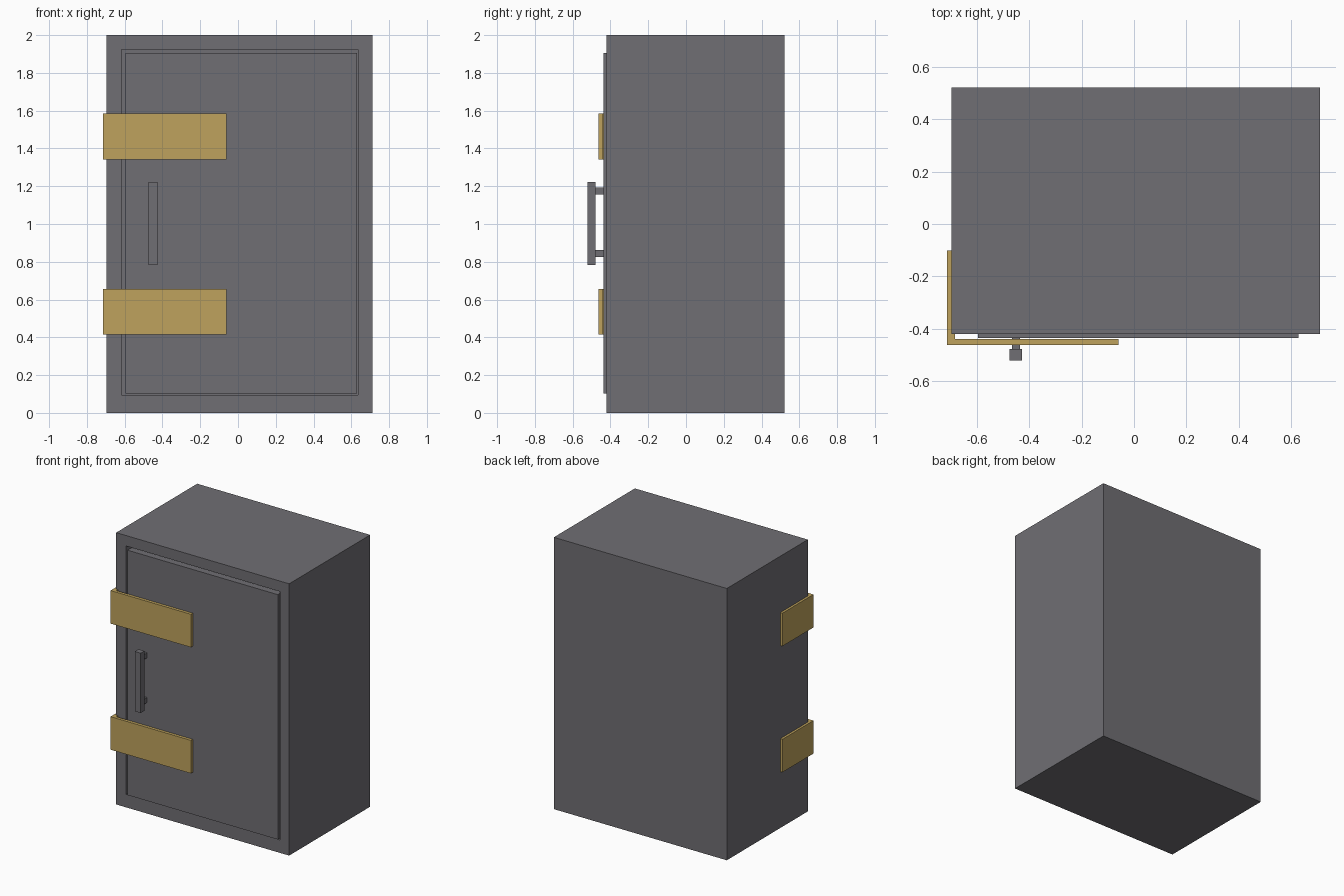
import bpy, bmesh

if "Cube" in bpy.data.objects:
    bpy.data.objects.remove(bpy.data.objects["Cube"])


def material(name, rgb):
    m = bpy.data.materials.new(name)
    m.diffuse_color = (*rgb, 1)
    m.use_nodes = True
    m.node_tree.nodes["Principled BSDF"].inputs["Base Color"].default_value = m.diffuse_color
    return m


STEEL = material("dark_grey_steel", (0.16, 0.157, 0.172))
BRASS = material("brass", (0.52, 0.365, 0.11))


def finish(name, bm, mat):
    bmesh.ops.recalc_face_normals(bm, faces=bm.faces)
    me = bpy.data.meshes.new(name)
    bm.to_mesh(me)
    bm.free()
    me.materials.append(mat)
    ob = bpy.data.objects.new(name, me)
    bpy.context.collection.objects.link(ob)
    return ob


def box(name, x, y, z, mat):
    """Box from (min, max) pairs per axis."""
    bm = bmesh.new()
    bmesh.ops.create_cube(bm, size=1)
    for v in bm.verts:
        v.co = [r[0] if c < 0 else r[1] for c, r in zip(v.co, (x, y, z))]
    return finish(name, bm, mat)


def prism(name, outline, z, mat):
    """Vertical extrusion of an xy outline."""
    bm = bmesh.new()
    face = bm.faces.new([bm.verts.new((x, y, z[0])) for x, y in outline])
    top = bmesh.ops.extrude_face_region(bm, geom=[face], use_keep_orig=True)["geom"]
    for v in top:
        if isinstance(v, bmesh.types.BMVert):
            v.co.z = z[1]
    return finish(name, bm, mat)


# Hollow cabinet body, open at the front
body = box("cabinet_body", (-0.697, 0.711), (-0.421, 0.521), (0, 2), STEEL)
cavity = box("cavity_cutter", (-0.617, 0.635), (-0.6, 0.44), (0.095, 1.923), STEEL)
cavity.hide_render = True
cavity.hide_viewport = True
cut = body.modifiers.new("cavity", "BOOLEAN")
cut.object = cavity
cut.solver = "EXACT"

# Door slab, slightly proud of the body
box("door", (-0.595, 0.629), (-0.436, -0.36), (0.102, 1.904), STEEL)

# L-shaped hinge straps wrapping the left front corner
L = [(-0.714, -0.462), (-0.06, -0.462), (-0.06, -0.440),
     (-0.683, -0.440), (-0.683, -0.102), (-0.714, -0.102)]
for label, z in (("lower", 0.414), ("upper", 1.342)):
    prism(label + "_hinge_strap", L, (z, z + 0.243), BRASS)

# Pull handle: bar on two posts
box("handle_bar", (-0.475, -0.427), (-0.521, -0.478), (0.783, 1.223), STEEL)
for label, z in (("lower", 0.826), ("upper", 1.155)):
    box(label + "_handle_post", (-0.466, -0.435), (-0.49, -0.42), (z, z + 0.037), STEEL)
